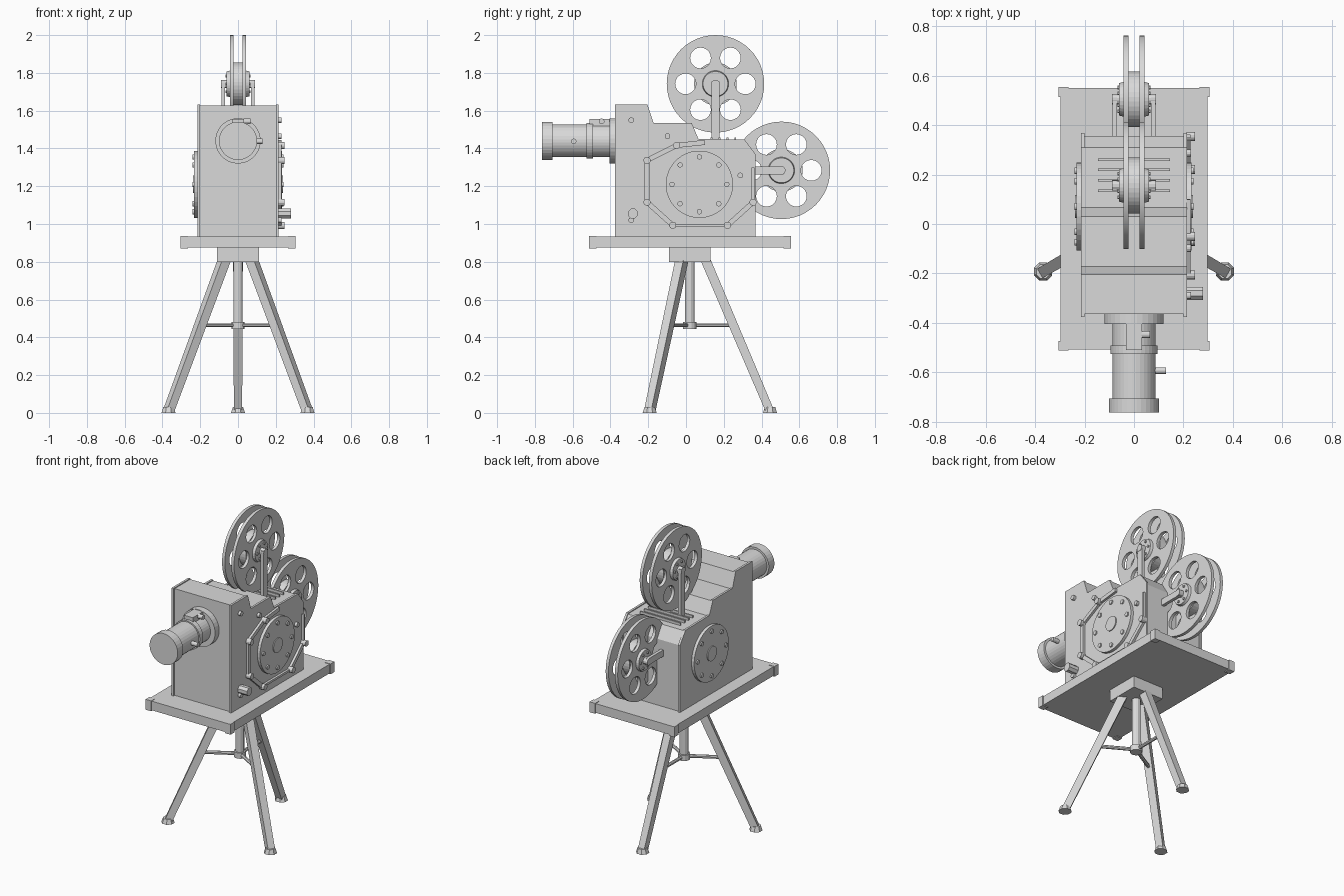
import bpy, bmesh, math
from mathutils import Vector, Matrix

old = bpy.data.objects.get("Cube")
if old:
    bpy.data.objects.remove(old)

GREY = (0.7, 0.7, 0.7, 1)
mat = bpy.data.materials.new("plain grey metal")
mat.use_nodes = True
mat.diffuse_color = GREY
mat.node_tree.nodes["Principled BSDF"].inputs["Base Color"].default_value = GREY

# local x, y, z become world y, z, x: for shapes drawn in side profile
SIDE = Matrix(((0, 0, 1, 0), (1, 0, 0, 0), (0, 1, 0, 0), (0, 0, 0, 1)))


def add_mesh(name, mesh):
    mesh.materials.clear()
    mesh.materials.append(mat)
    ob = bpy.data.objects.new(name, mesh)
    bpy.context.collection.objects.link(ob)
    return ob


def finish(name, bm):
    bmesh.ops.recalc_face_normals(bm, faces=bm.faces)
    mesh = bpy.data.meshes.new(name)
    bm.to_mesh(mesh)
    bm.free()
    return add_mesh(name, mesh)


def box(name, x, y, z):
    """Box from three (min, max) ranges."""
    bm = bmesh.new()
    bmesh.ops.create_cube(bm, size=1)
    for v in bm.verts:
        v.co = [r[0] + (c + 0.5) * (r[1] - r[0]) for c, r in zip(v.co, (x, y, z))]
    return finish(name, bm)


def rod(name, a, b, r1, r2=None, sides=32):
    """Cylinder or cone between two points."""
    a, b = Vector(a), Vector(b)
    d = b - a
    bm = bmesh.new()
    bmesh.ops.create_cone(bm, cap_ends=True, segments=sides, radius1=r1,
                          radius2=r1 if r2 is None else r2, depth=d.length)
    turn = d.to_track_quat('Z', 'Y').to_matrix().to_4x4()
    bm.transform(Matrix.Translation((a + b) / 2) @ turn @ Matrix.Rotation(math.pi / sides, 4, 'Z'))
    return finish(name, bm)


def pin(name, y, z, x0, x1, r, sides=12):
    return rod(name, (x0, y, z), (x1, y, z), r, sides=sides)


def prism(name, outline, x0, x1):
    """Side profile of (y, z) points extruded along x."""
    bm = bmesh.new()
    face = bm.faces.new([bm.verts.new((x0, y, z)) for y, z in outline])
    out = bmesh.ops.extrude_face_region(bm, geom=[face])["geom"]
    bmesh.ops.translate(bm, vec=(x1 - x0, 0, 0),
                        verts=[g for g in out if isinstance(g, bmesh.types.BMVert)])
    return finish(name, bm)


def ring_points(r, n, cy=0, cz=0):
    return [(cy + r * math.cos(i * math.tau / n), cz + r * math.sin(i * math.tau / n))
            for i in range(n)]


def pierced_disc(name, y, z, x, r, hole_r, hole_ring, thick):
    """Flat disc with six round holes, made from a filled curve."""
    curve = bpy.data.curves.new(name, 'CURVE')
    curve.dimensions = '2D'
    curve.fill_mode = 'BOTH'
    curve.extrude = thick / 2
    loops = [ring_points(r, 48)]
    loops += [ring_points(hole_r, 20, *c) for c in ring_points(hole_ring, 6)]
    for loop in loops:
        s = curve.splines.new('POLY')
        s.points.add(len(loop) - 1)
        for p, (u, v) in zip(s.points, loop):
            p.co = (u, v, 0, 1)
        s.use_cyclic_u = True
    tmp = bpy.data.objects.new(name + "_curve", curve)
    bpy.context.collection.objects.link(tmp)
    graph = bpy.context.evaluated_depsgraph_get()
    mesh = bpy.data.meshes.new_from_object(tmp.evaluated_get(graph))
    bpy.data.objects.remove(tmp)
    bm = bmesh.new()
    bm.from_mesh(mesh)
    bmesh.ops.remove_doubles(bm, verts=bm.verts, dist=0.0001)
    bm.transform(Matrix.Translation((x, y, z)) @ SIDE)
    finish(name, bm)


# Tripod
CY = 0.02
box("tripod_head", (-0.11, 0.11), (CY - 0.11, CY + 0.11), (0.8, 0.88))
rod("centre_post", (0, CY, 0.45), (0, CY, 0.8), 0.026, sides=12)
rod("brace_hub", (0, CY, 0.445), (0, CY, 0.482), 0.036, sides=12)
for i, deg in enumerate((90, 210, 330)):
    c, s = math.cos(math.radians(deg)), math.sin(math.radians(deg))

    def at(r, z):
        return (c * r, CY + s * r, z)
    rod(f"tripod_leg_{i}", at(0.075, 0.83), at(0.42, 0.02), 0.036, 0.031, sides=4)
    rod(f"tripod_foot_{i}", at(0.425, 0), at(0.425, 0.03), 0.04, 0.03, sides=8)
    rod(f"leg_brace_{i}", at(0, 0.464), at(0.225, 0.464), 0.011, sides=8)

# Table with corner caps
box("table", (-0.298, 0.298), (-0.508, 0.55), (0.875, 0.934))
for sx in (-1, 1):
    for y in (-0.513, 0.515):
        box("table_corner", sorted((sx * 0.265, sx * 0.305)), (y, y + 0.04), (0.87, 0.937))

# Body and its side plates
PLATE = [(-0.376, 0.934), (-0.376, 1.633), (-0.204, 1.633), (-0.172, 1.535), (0.03, 1.535),
         (0.066, 1.45), (0.31, 1.447), (0.368, 1.37), (0.368, 0.934)]
BODY = [(max(-0.364, min(0.357, y)), max(0.934, z - 0.006)) for y, z in PLATE]
prism("body", BODY, -0.202, 0.202)
for sx in (-1, 1):
    prism("side_plate", PLATE, sx * 0.2, sx * 0.214)
    # Round cover with bolts
    pin("round_cover", 0.071, 1.21, sx * 0.21, sx * 0.233, 0.178, 40)
    pin("cover_boss", 0.071, 1.21, sx * 0.23, sx * 0.239, 0.047, 24)
    for y, z in ring_points(0.145, 8, 0.071, 1.21):
        pin("cover_bolt", y, z, sx * 0.23, sx * 0.241, 0.014)
for i in range(4):
    y = 0.135 + i * 0.042
    box("vent_bar", (-0.145, 0.145), (y - 0.005, y + 0.005), (1.44, 1.458))

# Film guide rollers and links on the left side
GUIDE = [(0.1, 1.432), (-0.05, 1.416), (-0.206, 1.337), (-0.206, 1.115),
         (-0.07, 0.993), (0.22, 0.993), (0.355, 1.115), (0.355, 1.3)]
for k, (p, q) in enumerate(zip(GUIDE, GUIDE[1:])):
    a, b = Vector(p), Vector(q)
    n = (b - a).orthogonal().normalized()
    w = 0.007 if k in (4, 6) else 0.013
    prism("film_guide", [a + n * w, b + n * w, b - n * w, a - n * w], 0.212, 0.229)
for y, z in GUIDE[1:-1]:
    pin("guide_roller", y, z, 0.212, 0.247, 0.019)
for y, z in ((-0.29, 1.55), (-0.098, 1.465), (0.288, 1.257), (-0.29, 1.02)):
    pin("plate_bolt", y, z, 0.21, 0.231, 0.015)
pin("side_knob", -0.281, 1.055, 0.21, 0.28, 0.028, 8)

# Lens barrel
for name, y0, y1, r in (("lens_flange", -0.406, -0.36, 0.12), ("lens_barrel", -0.72, -0.39, 0.087),
                        ("lens_ring", -0.527, -0.492, 0.095), ("lens_cap", -0.763, -0.706, 0.101)):
    rod(name, (0, y1, 1.44), (0, y0, 1.44), r, sides=32)
box("lens_clamp", (-0.032, 0.033), (-0.51, -0.4), (1.5, 1.556))
pin("clamp_screw", -0.447, 1.543, 0.03, 0.065, 0.015)
pin("focus_knob", -0.594, 1.438, 0.07, 0.13, 0.014)

# Film reels with hubs and axles
for tag, y, z in (("upper", 0.156, 1.742), ("lower", 0.505, 1.284)):
    pin(tag + "_reel_core", y, z, -0.026, 0.026, 0.113, 36)
    pin(tag + "_axle", y, z, -0.09, 0.09, 0.022)
    for sx in (-1, 1):
        pierced_disc(tag + "_reel_disc", y, z, sx * 0.033, 0.258, 0.055, 0.158, 0.02)
        rod(tag + "_reel_hub", (sx * 0.04, y, z), (sx * 0.06, y, z), 0.071, 0.066, 28)
        for by, bz in ring_points(0.048, 6, y, z):
            pin(tag + "_hub_bolt", by, bz, sx * 0.055, sx * 0.067, 0.008, 8)

# Reel arms
for sx in (-1, 1):
    span = sorted((sx * 0.068, sx * 0.088))
    box("upper_arm", span, (0.135, 0.177), (1.43, 1.755))
    box("lower_arm", span, (0.34, 0.515), (1.262, 1.304))
